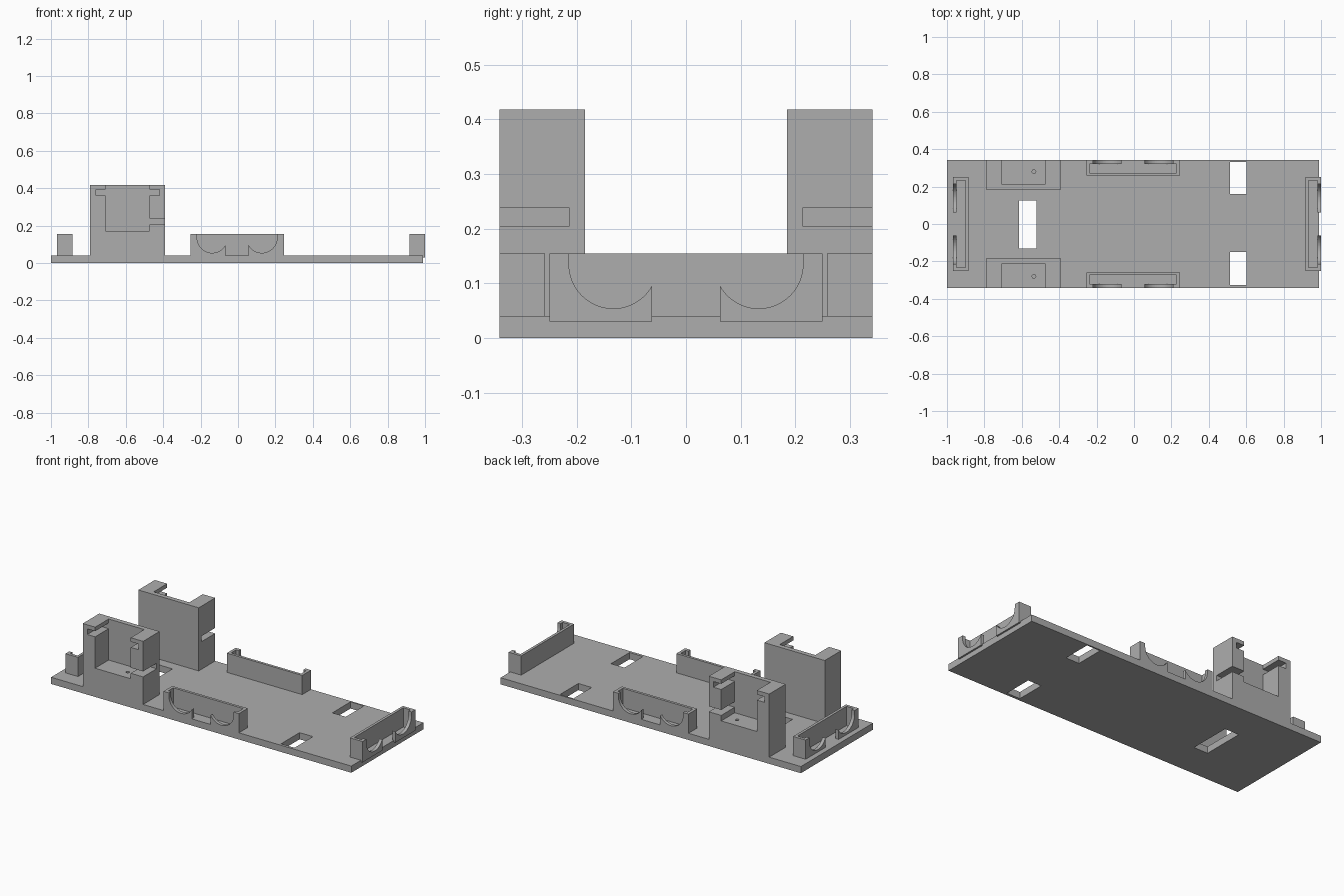
import bpy
import bmesh
from math import cos, sin, pi, radians
from mathutils import Matrix

if "Cube" in bpy.data.objects:
    bpy.data.objects.remove(bpy.data.objects["Cube"])

grey = bpy.data.materials.new("plain_grey")
grey.use_nodes = True
COLOUR = (0.42, 0.42, 0.42, 1)
grey.diffuse_color = COLOUR
grey.node_tree.nodes["Principled BSDF"].inputs["Base Color"].default_value = COLOUR


def prism(name, profile, y0, y1):
    """Extrude an (x, z) profile from y0 to y1."""
    bm = bmesh.new()
    face = bm.faces.new([bm.verts.new((x, y0, z)) for x, z in profile])
    ext = bmesh.ops.extrude_face_region(bm, geom=[face])["geom"]
    verts = [g for g in ext if isinstance(g, bmesh.types.BMVert)]
    bmesh.ops.translate(bm, verts=verts, vec=(0, y1 - y0, 0))
    bmesh.ops.recalc_face_normals(bm, faces=bm.faces[:])
    mesh = bpy.data.meshes.new(name)
    bm.to_mesh(mesh)
    bm.free()
    mesh.materials.append(grey)
    obj = bpy.data.objects.new(name, mesh)
    bpy.context.collection.objects.link(obj)
    return obj


def box(name, x0, x1, y0, y1, z0, z1):
    return prism(name, [(x0, z0), (x1, z0), (x1, z1), (x0, z1)], y0, y1)


def cut(obj, *cutters):
    """Subtract the cutters one after another, then discard them."""
    for cutter in cutters:
        cutter.hide_render = True
        mod = obj.modifiers.new("cut", "BOOLEAN")
        mod.operation, mod.solver, mod.object = "DIFFERENCE", "EXACT", cutter
    graph = bpy.context.evaluated_depsgraph_get()
    mesh = bpy.data.meshes.new_from_object(obj.evaluated_get(graph))
    obj.modifiers.clear()
    obj.data = mesh
    for cutter in cutters:
        bpy.data.objects.remove(cutter)


HALF_Y = 0.341
TOP = 0.04

# Base plate with three rectangular openings
plate = box("base_plate", -1, 0.99, -HALF_Y, HALF_Y, 0, TOP)
cut(plate,
    box("opening", -0.615, -0.522, -0.13, 0.125, -1, 1),
    box("opening", 0.513, 0.602, 0.16, 0.332, -1, 1),
    box("opening", 0.513, 0.602, -0.325, -0.15, -1, 1))


# Tall brackets: outward-facing pocket, top rail groove, side slot, screw hole
def bracket(name, s):
    inner, back, out = s * 0.185, s * 0.213, s * 0.4
    tower = box(name, -0.79, -0.39, inner, s * HALF_Y, TOP, 0.418)
    hole = prism("hole", [(-0.535 + 0.01 * cos(a * pi / 8), 0.01 * sin(a * pi / 8))
                          for a in range(16)], 0, 0.2)
    hole.data.transform(Matrix.Translation((0, s * 0.28, 0.08))
                        @ Matrix.Rotation(radians(90), 4, "X"))
    cut(tower,
        box("pocket", -0.708, -0.472, back, out, 0.172, 1),
        box("groove", -0.76, -0.42, back, out, 0.36, 0.394),
        box("slot", -0.5, 0, back, out, 0.205, 0.238),
        hole)


bracket("front_bracket", -1)
bracket("back_bracket", 1)


# Low holders: slotted body with a lip shaped by two round scoops
def scoop(side):
    """Arc of one scoop, from its outer wall to its inner corner."""
    pts = []
    for i in range(25):
        a = radians(180 + i * 151 / 24)
        pts.append((side * (-0.133 + 0.081 * cos(a)), 0.135 + 0.081 * sin(a)))
    return pts


def holder(name, x, y, angle, base):
    body = box(name, -0.25, 0.25, -0.083, 0, base, 0.155)
    left, right = scoop(1), scoop(-1)
    profile = [(left[0][0], 1), *left, (left[-1][0], -1),
               (right[-1][0], -1), *reversed(right), (right[0][0], 1)]
    cut(body,
        box("slot", -0.232, 0.232, -0.067, -0.02, -1, 1),
        prism("lip_opening", profile, -0.04, 0.1))
    body.data.transform(Matrix.Translation((x, y, 0))
                        @ Matrix.Rotation(radians(angle), 4, "Z"))


holder("back_holder", -0.005, HALF_Y, 0, TOP)
holder("front_holder", -0.005, -HALF_Y, 180, TOP)
holder("left_holder", 1.0, 0, -90, 0.03)
holder("right_holder", -0.968, 0, 90, TOP)
